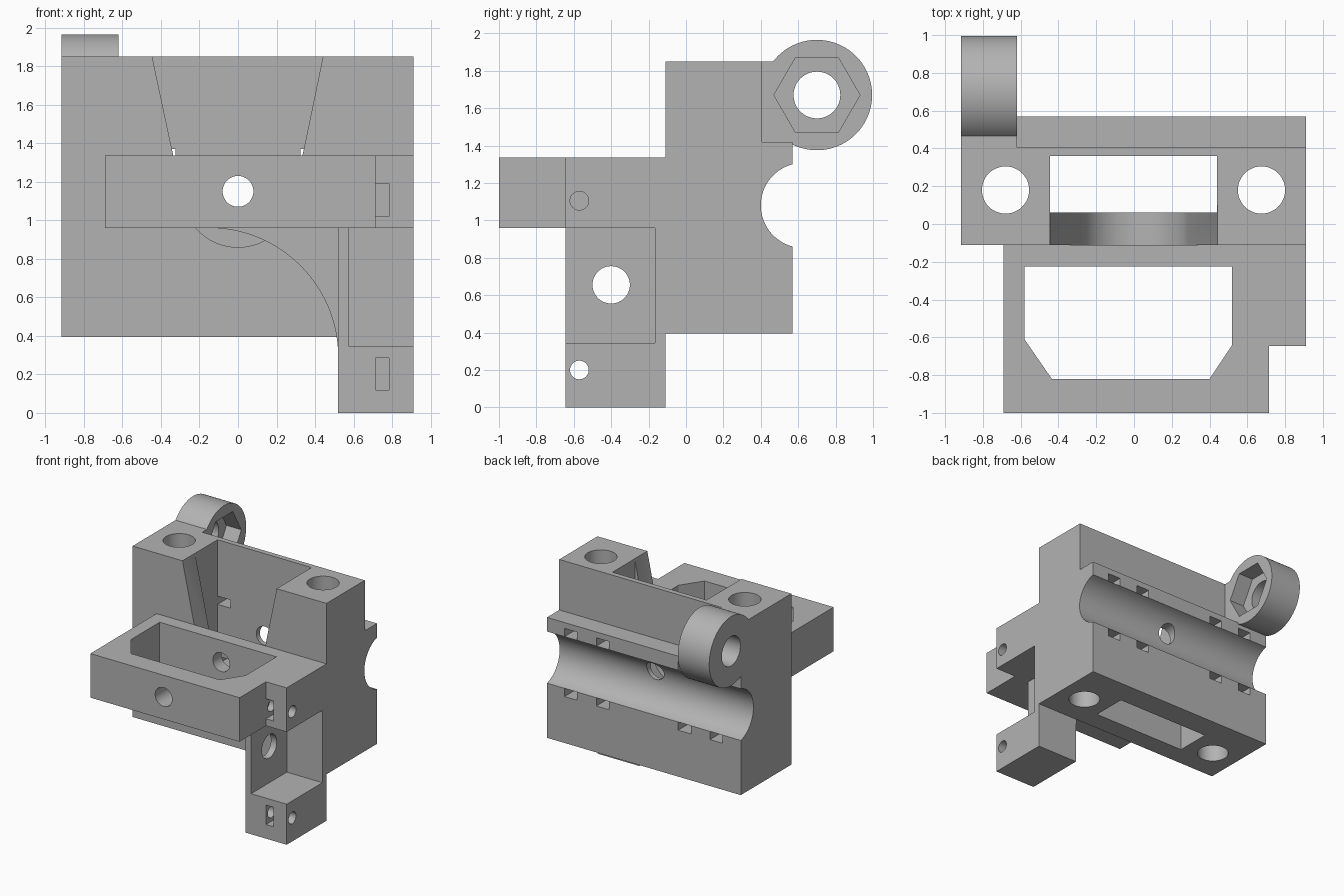
import bpy, bmesh
from math import radians, cos, sin
from mathutils import Vector

if "Cube" in bpy.data.objects:
    bpy.data.objects.remove(bpy.data.objects["Cube"], do_unlink=True)

grey = bpy.data.materials.new("plain_grey")
grey.use_nodes = True
grey.diffuse_color = (0.45, 0.45, 0.45, 1)
grey.node_tree.nodes["Principled BSDF"].inputs["Base Color"].default_value = grey.diffuse_color


def arc(cu, cv, r, start, end, n=48):
    """Points along an arc, angles in degrees."""
    angles = [radians(start + (end - start) * i / n) for i in range(n + 1)]
    return [(cu + r * cos(a), cv + r * sin(a)) for a in angles]


def circle(cu, cv, r, n=48):
    return arc(cu, cv, r, 0, 360, n)[:-1]


def rect(u0, u1, v0, v1):
    return [(u0, v0), (u1, v0), (u1, v1), (u0, v1)]


def prism(name, axis, points, lo, hi):
    """Extrude a closed outline along one axis from lo to hi."""
    place = {"x": lambda u, v, w: (w, u, v),
             "y": lambda u, v, w: (u, w, v),
             "z": lambda u, v, w: (u, v, w)}[axis]
    bm = bmesh.new()
    face = bm.faces.new([bm.verts.new(place(u, v, lo)) for u, v in points])
    out = bmesh.ops.extrude_face_region(bm, geom=[face])
    moved = [g for g in out["geom"] if isinstance(g, bmesh.types.BMVert)]
    bmesh.ops.translate(bm, verts=moved, vec=Vector(place(0, 0, hi - lo)))
    bmesh.ops.recalc_face_normals(bm, faces=bm.faces)
    mesh = bpy.data.meshes.new(name)
    bm.to_mesh(mesh)
    bm.free()
    mesh.materials.append(grey)
    obj = bpy.data.objects.new(name, mesh)
    bpy.context.collection.objects.link(obj)
    return obj


def finish(obj, cuts=()):
    """Cut the given prisms out of a part, then shade it."""
    cutters = []
    for cut in cuts:
        cutter = prism("cutter", *cut)
        cutter.hide_render = True
        mod = obj.modifiers.new("cut", "BOOLEAN")
        mod.operation, mod.solver, mod.object = "DIFFERENCE", "EXACT", cutter
        cutters.append(cutter)
    if cutters:
        graph = bpy.context.evaluated_depsgraph_get()
        obj.data = bpy.data.meshes.new_from_object(obj.evaluated_get(graph))
        obj.modifiers.clear()
        for cutter in cutters:
            bpy.data.objects.remove(cutter, do_unlink=True)
    bpy.ops.object.select_all(action="DESELECT")
    obj.select_set(True)
    bpy.context.view_layer.objects.active = obj
    bpy.ops.object.shade_smooth_by_angle(angle=radians(25))


# Main body: side outline with rear ledge and half-round rod groove
groove = arc(0.627, 1.08, 0.227, 255.5, 104.5)
body = prism("main_body", "x",
             [(-0.11, 0.395), (0.57, 0.395)] + groove
             + [(0.57, 1.42), (0.405, 1.42), (0.405, 1.85), (-0.11, 1.85)],
             -0.915, 0.91)
body_cuts = [
    # inner pocket, open at top and bottom
    ("z", rect(-0.445, 0.44, 0.06, 0.36), 0.2, 2),
    # tapering front opening with round bottom
    ("y", [(-0.467, 1.95)] + arc(0, 1.15, 0.29, 192, 348) + [(0.462, 1.95)], -0.3, 0.1),
    # centre bore
    ("y", circle(0, 1.15, 0.08), 0.3, 0.7),
]
for x in (-0.68, 0.675):
    body_cuts.append(("z", circle(x, 0.18, 0.125), 0.2, 2))
# strap slots above and below the groove
for x in (-0.685, -0.385, 0.385, 0.685):
    for z in (0.825, 1.335):
        body_cuts.append(("y", rect(x - 0.06, x + 0.06, z - 0.035, z + 0.035), 0.34, 0.7))
finish(body, body_cuts)

# Rear pivot ring with hexagonal nut pocket
ring = prism("pivot_ring", "x",
             arc(0.70, 1.67, 0.295, -122.1, 142.4, 64) + [(0.405, 1.85), (0.405, 1.42)],
             -0.915, -0.62)
finish(ring, [("x", circle(0.70, 1.67, 0.125), -1, -0.5),
              ("x", circle(0.70, 1.67, 0.23, 6), -0.76, -0.5)])

# Front frame with chamfered window, bore, screw hole and nut slot
frame = prism("front_frame", "z",
              [(-0.69, -1), (0.715, -1), (0.715, -0.645), (0.91, -0.645),
               (0.91, -0.11), (-0.69, -0.11)], 0.96, 1.335)
window = [(-0.58, -0.225), (-0.58, -0.61), (-0.435, -0.82),
          (0.4, -0.82), (0.52, -0.64), (0.52, -0.225)]
finish(frame, [("z", window, 0.8, 1.5),
               ("y", circle(0, 1.15, 0.08), -1.1, 0),
               ("x", circle(-0.57, 1.105, 0.05, 32), 0.66, 1),
               ("y", rect(0.715, 0.785, 1.02, 1.19), -0.7, -0.49)])

# Side leg with open recess, wall hole, screw hole and nut slot
leg = prism("side_leg", "z", rect(0.52, 0.91, -0.645, -0.11), 0, 0.96)
finish(leg, [("z", rect(0.575, 1, -0.7, -0.165), 0.345, 1.1),
             ("x", circle(-0.4, 0.655, 0.10), 0.4, 1),
             ("x", circle(-0.57, 0.2, 0.05, 32), 0.4, 1),
             ("y", rect(0.715, 0.785, 0.12, 0.285), -0.7, -0.49)])

# Curved gusset between frame and leg
gusset = prism("leg_gusset", "y",
               arc(-0.15, 0.29, 0.67, 4, 90) + [(0.525, 0.96)], -0.165, -0.11)
finish(gusset)
